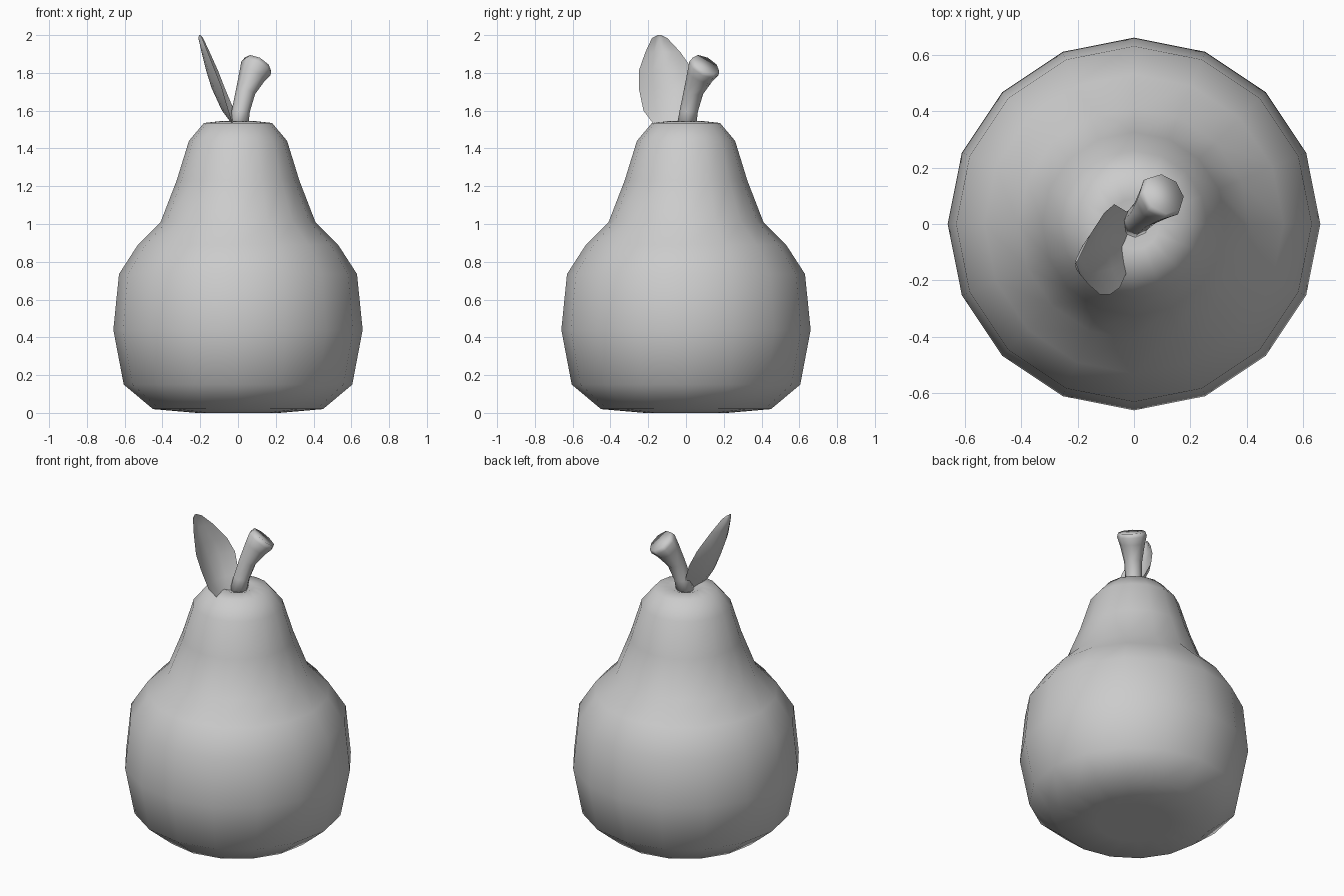
import bpy, bmesh, math
from mathutils import Vector

if "Cube" in bpy.data.objects:
    bpy.data.objects.remove(bpy.data.objects["Cube"])


def make_object(name, rings, closed=True, caps=False):
    """Skin a list of vertex rows into a smooth mesh object."""
    bm = bmesh.new()
    rows = [[bm.verts.new(p) for p in ring] for ring in rings]
    n = len(rows[0])
    for a, b in zip(rows, rows[1:]):
        for i in range(n if closed else n - 1):
            j = (i + 1) % n
            bm.faces.new((a[i], a[j], b[j], b[i]))
    if caps:
        bm.faces.new(rows[0][::-1])
        bm.faces.new(rows[-1])
    bmesh.ops.remove_doubles(bm, verts=bm.verts, dist=0.0005)
    bmesh.ops.recalc_face_normals(bm, faces=bm.faces)
    for f in bm.faces:
        f.smooth = True
    mesh = bpy.data.meshes.new(name)
    bm.to_mesh(mesh)
    bm.free()
    obj = bpy.data.objects.new(name, mesh)
    bpy.context.collection.objects.link(obj)
    return obj


def circle(center, axis, radius, sides):
    """Ring of points around a centre, facing along the axis."""
    q = Vector((0, 0, 1)).rotation_difference(Vector(axis))
    return [Vector(center) + q @ Vector((radius * math.cos(a), radius * math.sin(a), 0))
            for a in (2 * math.pi * i / sides for i in range(sides))]


# Pear body: lathed profile (radius, height) with 16 sides
profile = [(0, 0.02), (0.22, 0.0), (0.45, 0.02), (0.605, 0.15), (0.66, 0.44),
           (0.63, 0.735), (0.53, 0.89), (0.41, 1.01), (0.325, 1.23),
           (0.26, 1.44), (0.18, 1.535), (0.09, 1.545), (0, 1.51)]
make_object("pear_body", [circle((0, 0, z), (0, 0, 1), r, 16) for r, z in profile])

# Stem: leans diagonally and flares to a rounded tip (offset, height, lean, radius)
stem = [(0.0, 1.50, 0.08, 0.052), (0.015, 1.60, 0.12, 0.048),
        (0.04, 1.70, 0.25, 0.052), (0.075, 1.785, 0.45, 0.072),
        (0.095, 1.825, 0.55, 0.086), (0.106, 1.845, 0.58, 0.079)]
make_object("stem", [circle((d, d, z), (k, k, 1), r, 8) for d, z, k, r in stem], caps=True)

# Leaf: cupped sheet (height, front y, back y, midrib x, front edge x, back edge x)
leaf = [(1.51, -0.16, 0.0, -0.02, -0.02, -0.005), (1.54, -0.18, 0.005, -0.04, -0.03, -0.005),
        (1.60, -0.225, 0.04, -0.085, -0.05, -0.02), (1.72, -0.25, 0.07, -0.14, -0.085, -0.07),
        (1.81, -0.25, 0.04, -0.168, -0.12, -0.105), (1.91, -0.215, -0.03, -0.193, -0.16, -0.15),
        (1.985, -0.18, -0.10, -0.21, -0.19, -0.185), (2.0, -0.15, -0.13, -0.205, -0.20, -0.20)]
rows = []
for z, y0, y1, xm, x0, x1 in leaf:
    row = []
    for s in (-1, -0.5, 0, 0.5, 1):
        edge = x0 if s < 0 else x1
        row.append((xm + (edge - xm) * s * s, (y0 + y1) / 2 + (y1 - y0) / 2 * s, z))
    rows.append(row)
make_object("leaf", rows, closed=False)
